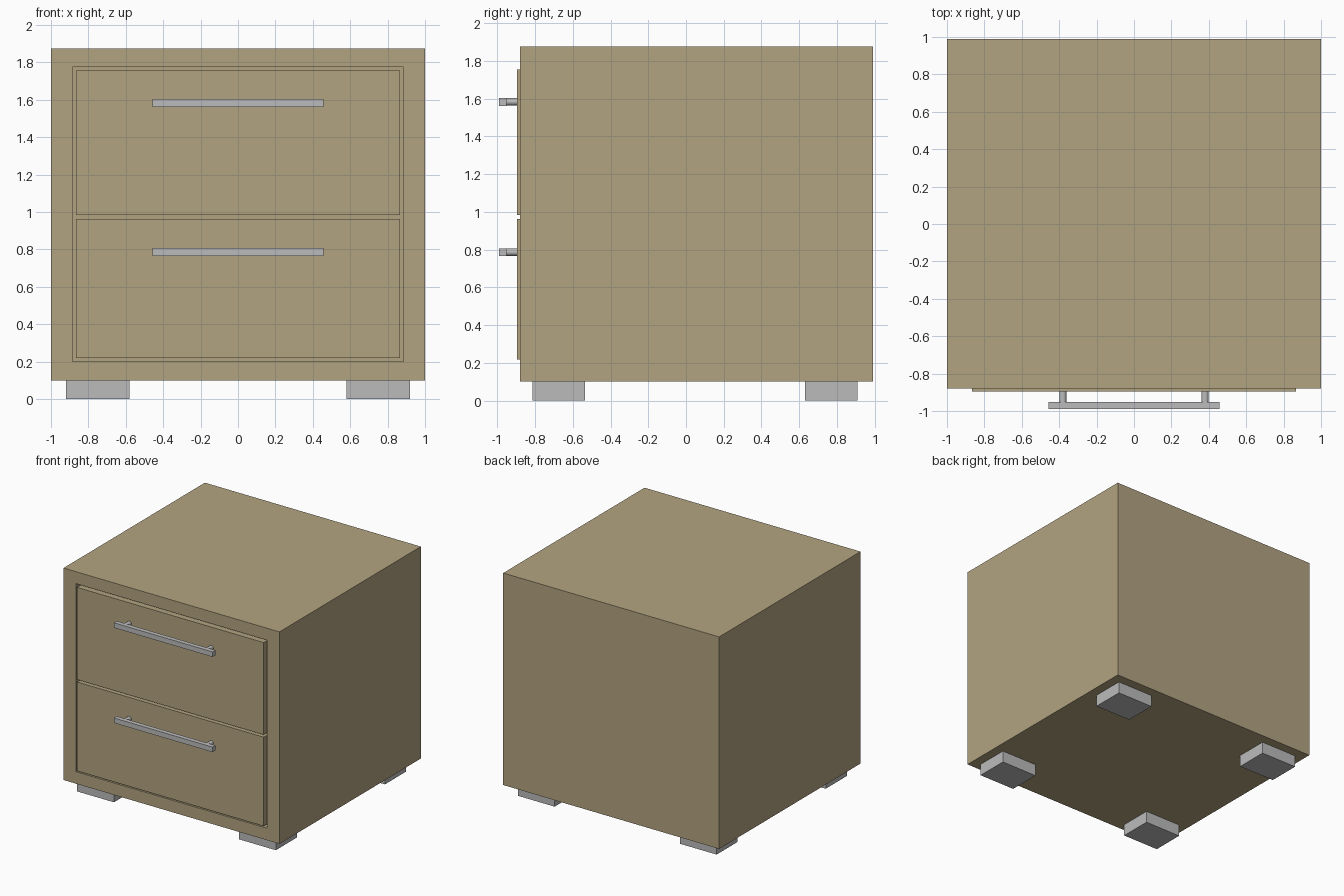
import bpy
import bmesh
import math

if "Cube" in bpy.data.objects:
    bpy.data.objects.remove(bpy.data.objects["Cube"])


def material(name, rgb):
    m = bpy.data.materials.new(name)
    m.diffuse_color = (*rgb, 1)
    m.use_nodes = True
    m.node_tree.nodes["Principled BSDF"].inputs["Base Color"].default_value = m.diffuse_color
    return m


WOOD = material("tan_wood", (0.45, 0.37, 0.22))
METAL = material("grey_metal", (0.50, 0.50, 0.50))


def finish(bm, name, mat):
    bmesh.ops.recalc_face_normals(bm, faces=bm.faces[:])
    me = bpy.data.meshes.new(name)
    bm.to_mesh(me)
    bm.free()
    me.materials.append(mat)
    ob = bpy.data.objects.new(name, me)
    bpy.context.collection.objects.link(ob)
    return ob


def add_box(bm, lo, hi):
    verts = bmesh.ops.create_cube(bm, size=1)["verts"]
    for v in verts:
        v.co = [(a + b) / 2 + c * (b - a) for a, b, c in zip(lo, hi, v.co)]


def box(name, lo, hi, mat):
    bm = bmesh.new()
    add_box(bm, lo, hi)
    return finish(bm, name, mat)


# Cabinet body with a recessed front opening
FRONT, BACK, RECESS = -0.88, 0.99, 0.06
bm = bmesh.new()
add_box(bm, (-1, FRONT, 0.10), (1, BACK, 1.875))
bm.normal_update()
face = min(bm.faces, key=lambda f: f.calc_center_median().y)
bmesh.ops.inset_individual(bm, faces=[face], thickness=0.1)
for v in face.verts:
    v.co.x = math.copysign(0.885, v.co.x)
    v.co.z = 1.775 if v.co.z > 1 else 0.20
floor = bmesh.ops.extrude_discrete_faces(bm, faces=[face])["faces"][0]
for v in floor.verts:
    v.co.y += RECESS
finish(bm, "cabinet_body", WOOD)

# Drawers, each with a bar handle on two round posts
for label, z0, z1, hz in (("lower", 0.218, 0.963, 0.786), ("upper", 0.983, 1.755, 1.583)):
    box(label + "_drawer_front", (-0.865, -0.895, z0), (0.865, FRONT + RECESS, z1), WOOD)
    box(label + "_handle_bar", (-0.457, -0.99, hz - 0.021), (0.457, -0.952, hz + 0.021), METAL)
    for side, x in (("left", -0.38), ("right", 0.38)):
        bpy.ops.mesh.primitive_cylinder_add(
            vertices=24, radius=0.019, depth=0.063,
            location=(x, -0.9235, hz), rotation=(math.pi / 2, 0, 0))
        post = bpy.context.object
        post.name = f"{label}_handle_post_{side}"
        post.data.materials.append(METAL)
        bpy.ops.object.shade_smooth_by_angle()

# Four block feet
for end, y0, y1 in (("front", -0.813, -0.535), ("back", 0.63, 0.909)):
    for side, x in (("left", -0.75), ("right", 0.75)):
        box(f"{end}_{side}_foot", (x - 0.17, y0, 0), (x + 0.17, y1, 0.10), METAL)
